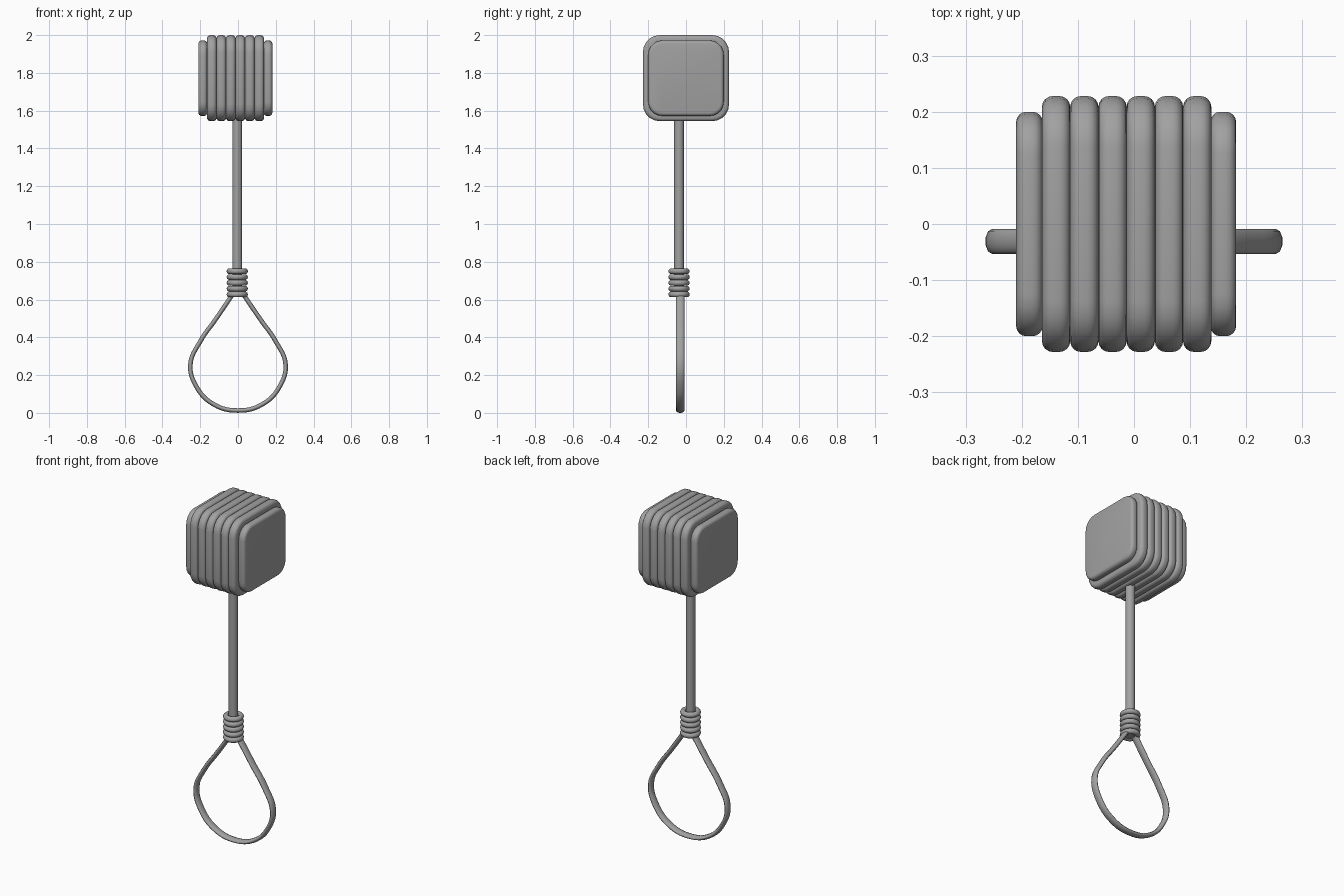
import bpy, bmesh, math

if "Cube" in bpy.data.objects:
    bpy.data.objects.remove(bpy.data.objects["Cube"])

mat = bpy.data.materials.new("grey")
mat.diffuse_color = (0.36, 0.36, 0.36, 1)
mat.use_nodes = True
mat.node_tree.nodes["Principled BSDF"].inputs["Base Color"].default_value = mat.diffuse_color


def finish(ob, name, angle=35):
    ob.name = name
    ob.data.materials.clear()
    ob.data.materials.append(mat)
    bpy.ops.object.select_all(action='DESELECT')
    ob.select_set(True)
    bpy.context.view_layer.objects.active = ob
    bpy.ops.object.shade_smooth_by_angle(angle=math.radians(angle))


def slab(name, x0, x1, half, corner, rim):
    """Rounded square plate lying across the x axis, with a softened rim."""
    bm = bmesh.new()
    bmesh.ops.create_cube(bm, size=1)
    for v in bm.verts:
        v.co.x *= x1 - x0
        v.co.y *= 2 * half
        v.co.z *= 2 * half
    along = [e for e in bm.edges if abs(e.verts[0].co.x - e.verts[1].co.x) > 1e-4]
    bmesh.ops.bevel(bm, geom=along, offset=corner, segments=5, profile=0.5, affect='EDGES')
    rims = [e for e in bm.edges if abs(e.verts[0].co.x - e.verts[1].co.x) < 1e-4]
    bmesh.ops.bevel(bm, geom=rims, offset=rim, segments=4, profile=0.5, affect='EDGES')
    me = bpy.data.meshes.new(name)
    bm.to_mesh(me)
    bm.free()
    ob = bpy.data.objects.new(name, me)
    ob.location = ((x0 + x1) / 2, 0, 1.772)
    bpy.context.collection.objects.link(ob)
    finish(ob, name)


# Block at the top: six wide bands between two smaller end plates
pitch = 0.0503
for i in range(6):
    x = -0.164 + i * pitch
    slab(f"band_{i + 1}", x, x + pitch, 0.228, 0.09, 0.019)
slab("end_plate_left", -0.21, -0.163, 0.2, 0.075, 0.018)
slab("end_plate_right", 0.136, 0.182, 0.2, 0.075, 0.018)

# Straight rope
bpy.ops.mesh.primitive_cylinder_add(vertices=16, radius=0.026, depth=0.96,
                                    location=(-0.004, -0.037, 1.095))
finish(bpy.context.object, "rope")

# Wrapped collar
for i in range(5):
    bpy.ops.mesh.primitive_torus_add(major_radius=0.041, minor_radius=0.0155,
                                     major_segments=24, minor_segments=10,
                                     location=(-0.004, -0.037, 0.627 + i * 0.0307))
    finish(bpy.context.object, f"collar_ring_{i + 1}", 60)

# Teardrop loop: smooth path, flattened section
side = [(0.03, 0.625), (0.115, 0.50), (0.2, 0.378), (0.252, 0.257),
        (0.222, 0.142), (0.13, 0.046)]
path = [(-x, z) for x, z in side] + [(0, 0.0125)] + side[::-1]
cu = bpy.data.curves.new("loop", 'CURVE')
cu.dimensions = '3D'
cu.bevel_depth = 0.0125
cu.bevel_resolution = 3
cu.resolution_u = 6
cu.use_fill_caps = True
sp = cu.splines.new('BEZIER')
sp.bezier_points.add(len(path) - 1)
for p, (x, z) in zip(sp.bezier_points, path):
    p.co = (x, 0, z)
    p.handle_left_type = p.handle_right_type = 'AUTO'
loop = bpy.data.objects.new("loop", cu)
loop.location.y = -0.031
loop.scale.y = 1.8
bpy.context.collection.objects.link(loop)
bpy.ops.object.select_all(action='DESELECT')
loop.select_set(True)
bpy.context.view_layer.objects.active = loop
bpy.ops.object.convert(target='MESH')
finish(bpy.context.object, "loop", 60)
